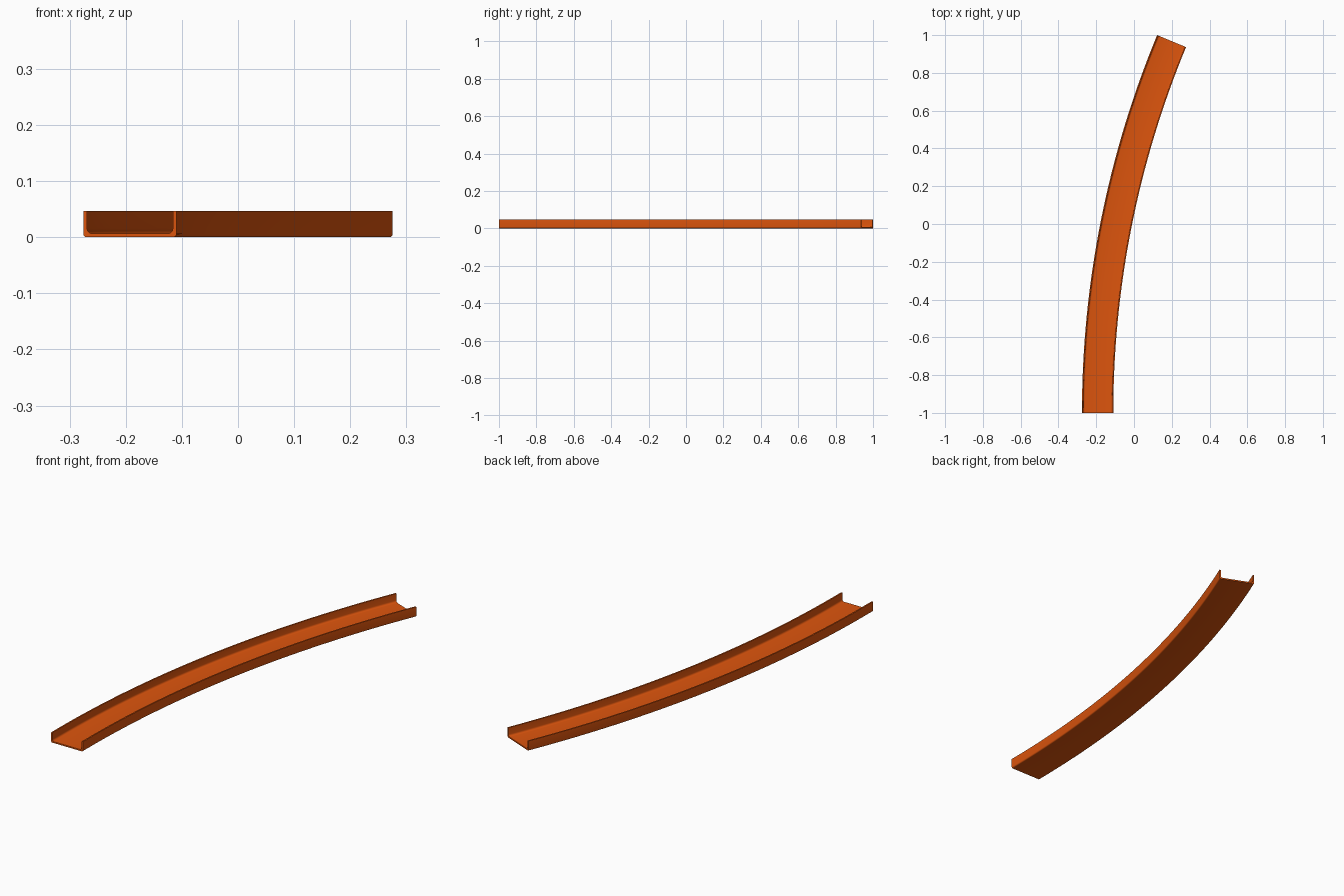
import bpy, bmesh
from math import sin, cos, pi, radians

if "Cube" in bpy.data.objects:
    bpy.data.objects.remove(bpy.data.objects["Cube"])

SWEEP = radians(22.5)
R_OUT = 2 / sin(SWEEP)          # outer wall radius, gives a length of 2 in y
WIDTH, HEIGHT, WALL = 0.166, 0.047, 0.0065
R_CORNER, R_FILLET = 0.006, 0.009
STEPS = 32
EXTENT = R_OUT - (R_OUT - WIDTH) * cos(SWEEP)
CENTRE_X = R_OUT - EXTENT / 2


def arc(cx, cz, r, a0, a1, n=4):
    return [(cx + r * cos(radians(a0 + (a1 - a0) * i / n)),
             cz + r * sin(radians(a0 + (a1 - a0) * i / n))) for i in range(n + 1)]


# Right half of the U-shaped section, from the outer bottom to the inner floor
h = WIDTH / 2
half = [(h - R_CORNER, 0)]
half = arc(h - R_CORNER, R_CORNER, R_CORNER, -90, 0)
half += [(h, HEIGHT), (h - WALL, HEIGHT)]
half += arc(h - WALL - R_FILLET, WALL + R_FILLET, R_FILLET, 0, -90)
profile = half + [(-x, z) for x, z in reversed(half)]

# Sweep the section along the arc
bm = bmesh.new()
rings = []
for i in range(STEPS + 1):
    a = SWEEP * i / STEPS
    ring = []
    for x, z in profile:
        r = R_OUT - h - x
        ring.append(bm.verts.new((CENTRE_X - r * cos(a), r * sin(a) - 1, z)))
    rings.append(ring)
n = len(profile)
for a, b in zip(rings, rings[1:]):
    for j in range(n):
        k = (j + 1) % n
        bm.faces.new((a[j], a[k], b[k], b[j]))

# End caps, built as strips between the mirrored halves of the section
m = n // 2
o = len(half) - 5               # first fillet point
for ring in (rings[0], rings[-1]):
    right, left = ring[:m], ring[m:][::-1]
    for side in (right, left):
        bm.faces.new((side[4], side[5], side[6], side[o]))
        for j in range(4):
            bm.faces.new((side[4 - j], side[o + j], side[o + j + 1], side[3 - j]))
    bm.faces.new((right[0], right[-1], left[-1], left[0]))
bmesh.ops.recalc_face_normals(bm, faces=bm.faces)

mesh = bpy.data.meshes.new("curved_track")
bm.to_mesh(mesh)
bm.free()
track = bpy.data.objects.new("curved_track", mesh)
bpy.context.collection.objects.link(track)

# Orange plastic
mat = bpy.data.materials.new("orange")
mat.diffuse_color = (0.72, 0.09, 0.004, 1)
mat.use_nodes = True
mat.node_tree.nodes["Principled BSDF"].inputs["Base Color"].default_value = mat.diffuse_color
mesh.materials.append(mat)

bpy.context.view_layer.objects.active = track
track.select_set(True)
bpy.ops.object.shade_smooth_by_angle(angle=radians(30))
